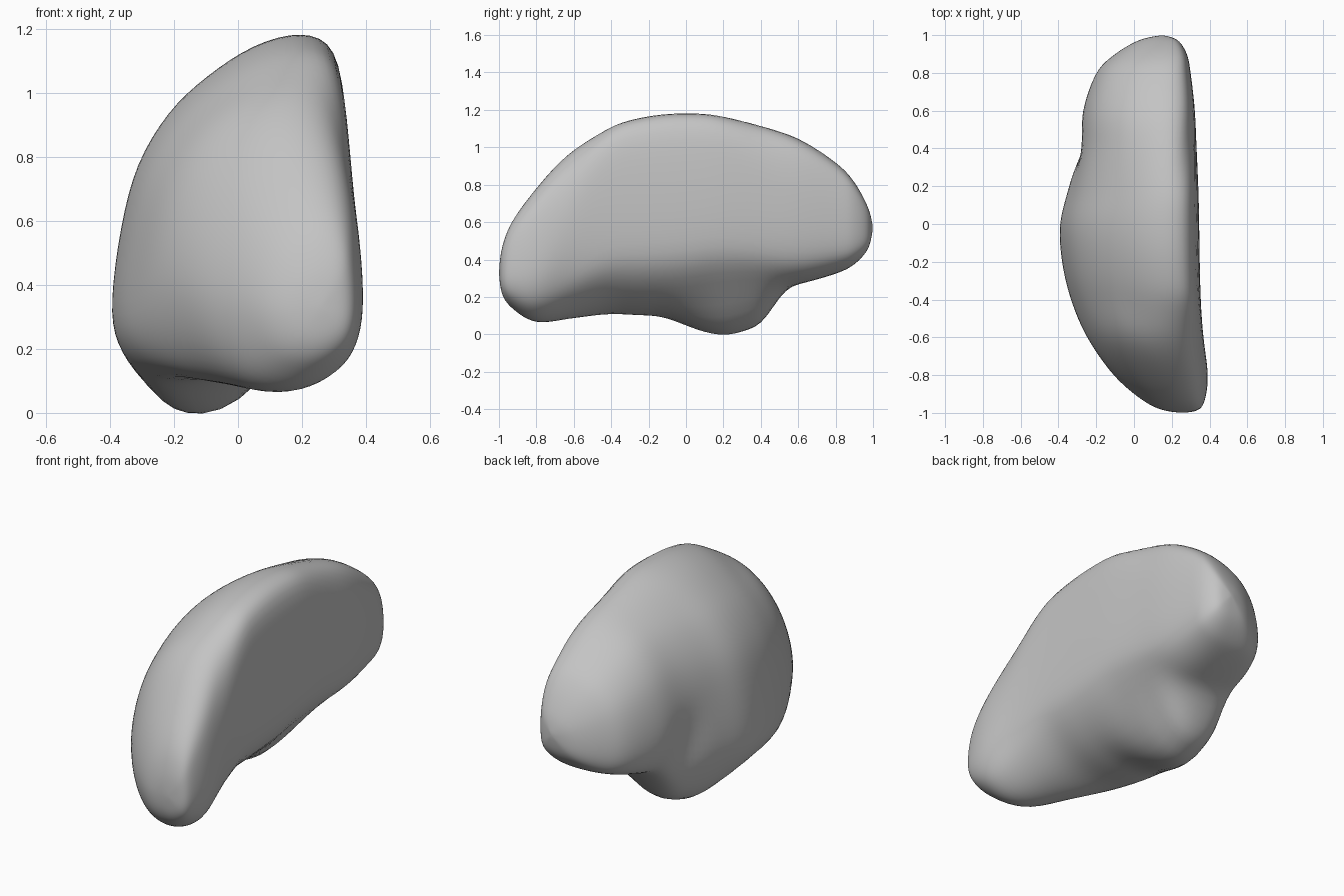
import bpy
import bmesh
from math import exp
from mathutils import Vector

default_cube = bpy.data.objects.get("Cube")
if default_cube:
    bpy.data.objects.remove(default_cube, do_unlink=True)


def smoothstep(low, high, value):
    t = max(0, min(1, (value - low) / (high - low)))
    return t * t * (3 - 2 * t)


def spline_point(points, index, t, closed):
    """Catmull-Rom point between points[index] and the next one."""
    count = len(points)

    def pick(i):
        return points[i % count] if closed else points[max(0, min(count - 1, i))]

    a, b, c, d = (pick(index + k) for k in (-1, 0, 1, 2))
    return 0.5 * (2 * b + (c - a) * t + (2 * a - 5 * b + 4 * c - d) * t ** 2
                  + (3 * b - a - 3 * c + d) * t ** 3)


def resample(points, steps, closed):
    """Fill in a smooth curve through the given points."""
    spans = len(points) if closed else len(points) - 1
    result = [spline_point(points, i, k / steps, closed)
              for i in range(spans) for k in range(steps)]
    if not closed:
        result.append(points[-1])
    return result


def section(*pairs):
    """Smooth closed cross-section inside a unit square."""
    return resample([Vector(p) for p in pairs], 4, True)


# Cross-sections, all running from the base up the outer side and down the flat side
FRONT = section((.44, 0), (.22, .06), (.07, .2), (0, .4), (.04, .6), (.16, .78),
                (.33, .91), (.55, .99), (.76, .98), (.9, .88), (.97, .68),
                (1, .42), (.97, .24), (.87, .11), (.67, .02))
MIDDLE = section((.33, 0), (.13, .025), (.025, .11), (0, .23), (.04, .44), (.11, .62),
                 (.24, .77), (.4, .875), (.6, .965), (.8, 1), (.94, .95),
                 (.99, .75), (1, .42), (.94, .22), (.68, .06))
BACK = section((.42, 0), (.15, .03), (.03, .13), (0, .3), (.04, .52), (.14, .72),
               (.32, .88), (.55, .97), (.78, 1), (.93, .94), (.985, .75),
               (1, .5), (.98, .25), (.9, .1), (.7, .01))

# Stations along the length: y, outer x, flat-side x, base z, top z
STATIONS = [Vector(s) for s in (
    (-1, .26, .26, .33, .33),
    (-.985, .15, .34, .22, .46),
    (-.93, .04, .376, .14, .605),
    (-.8, -.11, .392, .065, .785),
    (-.6, -.25, .37, .085, 1.013),
    (-.4, -.335, .353, .107, 1.115),
    (-.2, -.382, .347, .1, 1.168),
    (0, -.393, .344, .115, 1.184),
    (.2, -.345, .34, .165, 1.17),
    (.4, -.298, .333, .225, 1.127),
    (.6, -.272, .323, .268, 1.05),
    (.8, -.2, .3, .325, .92),
    (.9, -.1, .28, .375, .815),
    (.975, .03, .23, .46, .675),
    (1, .15, .15, .57, .57),
)]

# Where each cross-section applies; those between are blended
KEYS = [(-.8, FRONT), (-.35, MIDDLE), (.1, MIDDLE), (.7, BACK)]


def section_at(y):
    if y <= KEYS[0][0]:
        return KEYS[0][1]
    for (y_a, shape_a), (y_b, shape_b) in zip(KEYS, KEYS[1:]):
        if y <= y_b:
            t = smoothstep(y_a, y_b, y)
            return [a.lerp(b, t) for a, b in zip(shape_a, shape_b)]
    return KEYS[-1][1]


def lower_lobe(x, y, v):
    """How far the underside swells down into the lower lobe."""
    length = smoothstep(-.2, .27, y) * (1 - smoothstep(.37, .57, y))
    width = exp(-abs((x + .11) / .23) ** 3)
    return .185 * length * width * (1 - smoothstep(0, .45, v))


def side_groove(x, y, z):
    """Shallow slanted hollow on the outer side, behind the lower lobe."""
    if x > 0:
        return 0
    along = (y - .42) - (z - .42)
    across = (y - .42) + (z - .42)
    return .03 * exp(-(along / .25) ** 2 - (across / .14) ** 2)


# Body lofted through the stations
bm = bmesh.new()
rings = []
stations = resample(STATIONS, 6, False)
for y, outer, flat, base, top in stations[1:-1]:
    ring = []
    for u, v in section_at(y):
        x = outer + (flat - outer) * u
        z = base + (top - base) * v
        ring.append(bm.verts.new((x + side_groove(x, y, z), y,
                                  z - lower_lobe(x, y, v))))
    rings.append(ring)

for ring_a, ring_b in zip(rings, rings[1:]):
    for i in range(len(ring_a)):
        j = (i + 1) % len(ring_a)
        bm.faces.new((ring_a[i], ring_a[j], ring_b[j], ring_b[i]))

# Rounded tips
for ring, station in ((rings[0], STATIONS[0]), (rings[-1], STATIONS[-1])):
    y, outer, flat, base, top = station
    tip = bm.verts.new((outer, y, base))
    for i in range(len(ring)):
        bm.faces.new((ring[i], ring[(i + 1) % len(ring)], tip))

# Soften blends between sections
for _ in range(4):
    bmesh.ops.smooth_vert(bm, verts=bm.verts[:], factor=.5,
                          use_axis_x=True, use_axis_y=True, use_axis_z=True)
bmesh.ops.recalc_face_normals(bm, faces=bm.faces[:])
for face in bm.faces:
    face.smooth = True

mesh = bpy.data.meshes.new("hemisphere_body")
bm.to_mesh(mesh)
bm.free()
body = bpy.data.objects.new("hemisphere_body", mesh)
bpy.context.collection.objects.link(body)

# Plain grey material
grey = bpy.data.materials.new("light_grey")
grey.use_nodes = True
colour = (.55, .55, .55, 1)
grey.diffuse_color = colour
grey.node_tree.nodes["Principled BSDF"].inputs["Base Color"].default_value = colour
mesh.materials.append(grey)
